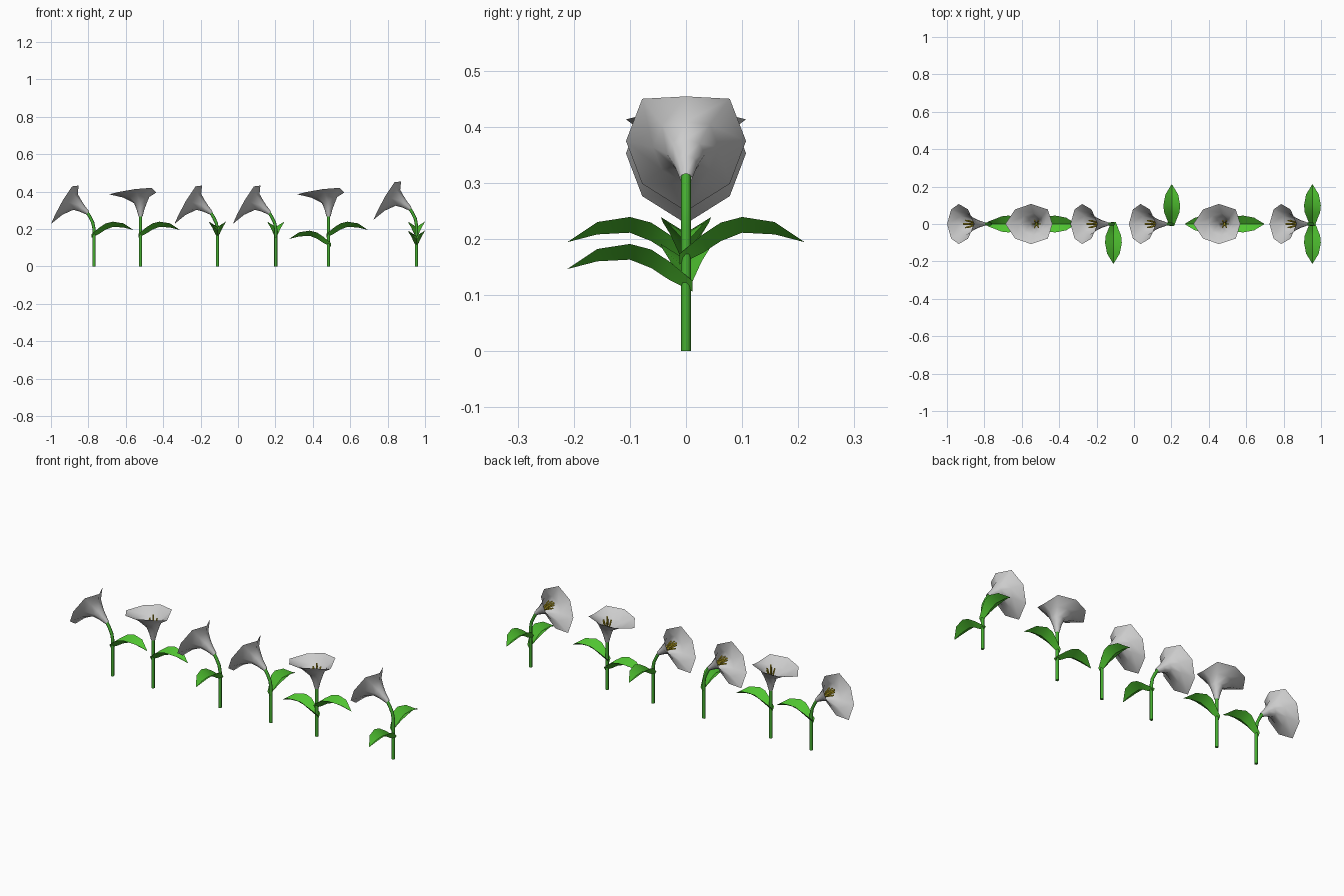
import bpy, math
from mathutils import Matrix, Vector

if "Cube" in bpy.data.objects:
    bpy.data.objects.remove(bpy.data.objects["Cube"])


def material(name, color):
    m = bpy.data.materials.new(name)
    m.diffuse_color = color
    m.use_nodes = True
    m.node_tree.nodes["Principled BSDF"].inputs["Base Color"].default_value = m.diffuse_color
    return m


STEM = material("stem_green", (0.06, 0.42, 0.03, 1))
LEAF = material("leaf_green", (0.08, 0.55, 0.03, 1))
GOLD = material("stamen_yellow", (0.85, 0.65, 0.03, 1))


def loft(rings, closed=True, caps=False):
    """Join equal-length rings of points with quads."""
    n = len(rings[0])
    verts = [Vector(p) for r in rings for p in r]
    faces = []
    for i in range(len(rings) - 1):
        for j in range(n if closed else n - 1):
            k = (j + 1) % n
            faces.append((i * n + j, i * n + k, (i + 1) * n + k, (i + 1) * n + j))
    if caps:
        faces.append(tuple(reversed(range(n))))
        faces.append(tuple(range(len(verts) - n, len(verts))))
    return verts, faces


def add(name, parts, matrix, mat=None, angle=50):
    verts, faces = [], []
    for v, f in parts:
        o = len(verts)
        verts += [matrix @ p for p in v]
        faces += [tuple(i + o for i in t) for t in f]
    me = bpy.data.meshes.new(name)
    me.from_pydata(verts, [], faces)
    me.validate()
    ob = bpy.data.objects.new(name, me)
    bpy.context.collection.objects.link(ob)
    if mat:
        me.materials.append(mat)
    bpy.ops.object.select_all(action='DESELECT')
    ob.select_set(True)
    bpy.context.view_layer.objects.active = ob
    bpy.ops.object.shade_smooth_by_angle(angle=math.radians(angle))
    return ob


def tube(path, radius, sides):
    """Sweep a round section along a path."""
    pts = [Vector(p) for p in path]
    rings = []
    for i, p in enumerate(pts):
        d = pts[min(i + 1, len(pts) - 1)] - pts[max(i - 1, 0)]
        d.normalize()
        u = Vector((0, 1, 0)).cross(d).normalized()
        v = d.cross(u)
        rings.append([p + radius * (u * math.cos(a) + v * math.sin(a))
                      for a in (2 * math.pi * k / sides for k in range(sides))])
    return loft(rings, caps=True)


def trumpet():
    """Eight-sided funnel opening to a lopsided rim."""
    rings = []
    for z, r, dx in ((-0.004, 0.011, 0), (0.035, 0.021, 0), (0.068, 0.034, -0.001)):
        rings.append([(dx + r * math.cos(k * math.pi / 4), r * math.sin(k * math.pi / 4), z)
                      for k in range(8)])
    half = [(0.085, 0, 0.125), (0.06, 0.078, 0.15), (-0.03, 0.107, 0.143),
            (-0.115, 0.078, 0.128), (-0.167, 0, 0.115)]
    rim = half + [(x, -y, z) for x, y, z in half[3:0:-1]]
    # Flared throat between the funnel and the rim
    rings.append([(x * 0.55, y * 0.55, 0.101 + (z - 0.125) * 0.35) for x, y, z in rim])
    rings.append(rim)
    return loft(rings)


def leaf():
    """Folded, arching blade: reach, rib height, half width, edge height."""
    rows = ((-0.012, 0.106, 0.012, 0.125), (0.03, 0.127, 0.028, 0.160),
            (0.062, 0.148, 0.041, 0.181), (0.10, 0.163, 0.045, 0.191),
            (0.158, 0.160, 0.034, 0.182), (0.212, 0.146, 0.001, 0.146))
    return loft([[(r, -w, e), (r, 0, z), (r, w, e)] for r, z, w, e in rows], closed=False)


def stamens():
    parts = [tube([(0, 0, 0.04), (0, 0, 0.135)], 0.005, 6)]
    for k in range(6):
        a = k * math.pi / 3
        c, s = math.cos(a), math.sin(a)
        parts.append(tube([(0.004 * c, 0.004 * s, 0.05), (0.022 * c, 0.022 * s, 0.112)], 0.004, 5))
    return parts


# x position, nodding?, extra height, leaves as (heading in degrees, lift)
PLANTS = [
    (-0.77, True, 0.0, [(0, 0.048)]),
    (-0.521, False, 0.0, [(0, 0.048)]),
    (-0.11, True, 0.0, [(-90, 0.048)]),
    (0.202, True, 0.0, [(90, 0.048)]),
    (0.484, False, 0.0, [(0, 0.048), (180, 0.0)]),
    (0.954, True, 0.022, [(90, 0.048), (-90, 0.0)]),
]

for i, (x, nod, up, leaves) in enumerate(PLANTS, 1):
    base = Matrix.Translation((x, 0, 0))
    if nod:
        path = [(0, 0, 0), (0, 0, 0.2 + up), (-0.006, 0, 0.232 + up),
                (-0.022, 0, 0.265 + up), (-0.038, 0, 0.29 + up)]
        head = base @ Matrix.Translation((-0.036, 0, 0.288 + up)) @ Matrix.Rotation(math.radians(-52), 4, 'Y')
    else:
        path = [(0, 0, 0), (0, 0, 0.14), (0, 0, 0.28)]
        head = base @ Matrix.Translation((0, 0, 0.27))
    add(f"stem_{i}", [tube(path, 0.0085, 8)], base, STEM)
    add(f"flower_{i}", [trumpet()], head, angle=80)
    add(f"stamens_{i}", stamens(), head, GOLD)
    for j, (deg, lift) in enumerate(leaves, 1):
        turn = Matrix.Rotation(math.radians(deg), 4, 'Z')
        add(f"leaf_{i}_{j}", [leaf()], base @ Matrix.Translation((0, 0, lift)) @ turn, LEAF)
